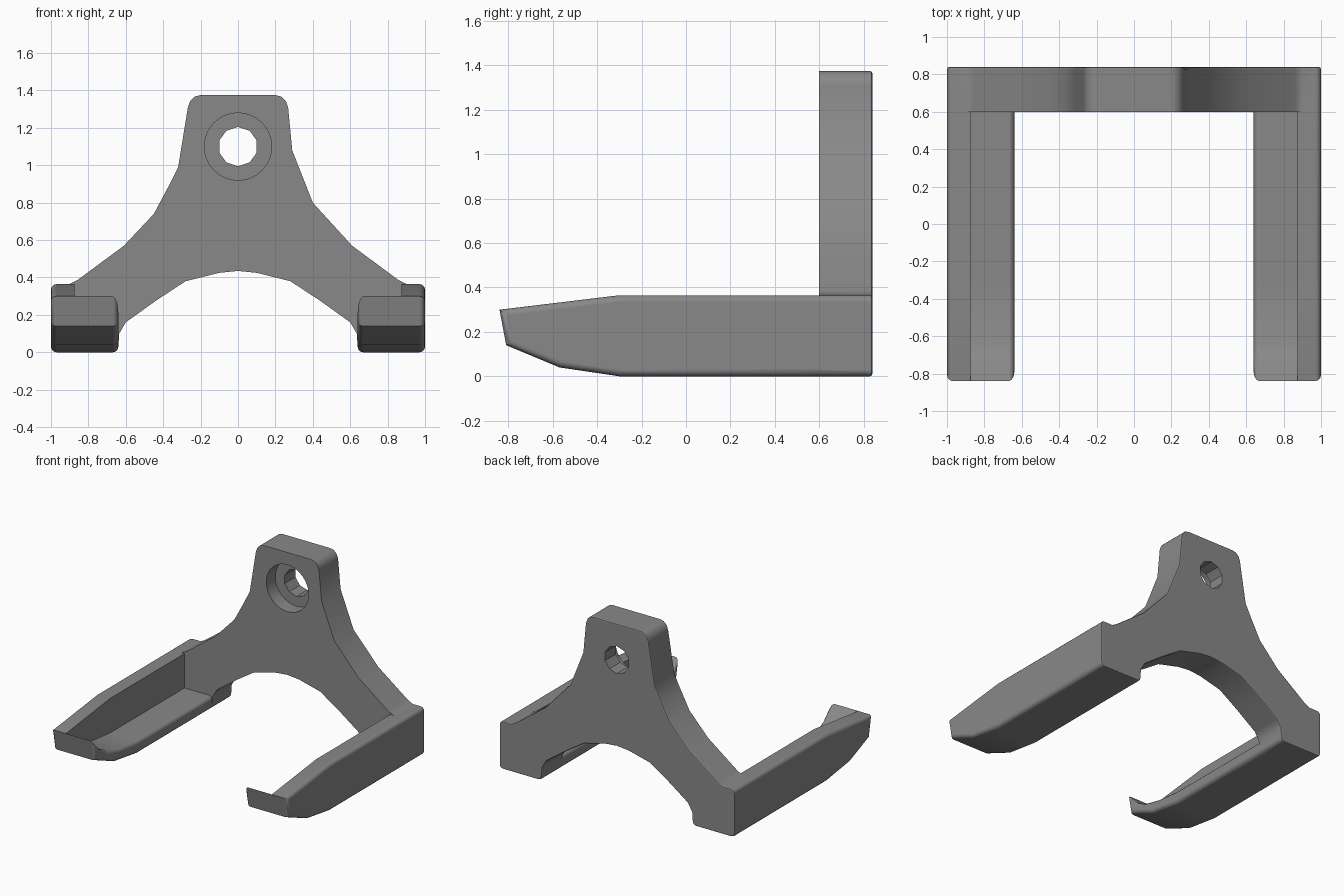
import bpy, bmesh, math

if "Cube" in bpy.data.objects:
    bpy.data.objects.remove(bpy.data.objects["Cube"])


def prism(name, pts, place, a, b, bevel_test, width, segments):
    """Extrude a 2D profile from a to b, then round the edges that pass the test."""
    bm = bmesh.new()
    lo = [bm.verts.new(place(u, v, a)) for u, v in pts]
    hi = [bm.verts.new(place(u, v, b)) for u, v in pts]
    bm.faces.new(lo)
    bm.faces.new(hi)
    for i in range(len(pts)):
        j = (i + 1) % len(pts)
        bm.faces.new((lo[i], lo[j], hi[j], hi[i]))
    bmesh.ops.recalc_face_normals(bm, faces=bm.faces)
    edges = [e for e in bm.edges if bevel_test(*[v.co for v in e.verts])]
    bmesh.ops.bevel(bm, geom=edges, offset=width, segments=segments,
                    profile=0.5, affect='EDGES', clamp_overlap=True)
    me = bpy.data.meshes.new(name)
    bm.to_mesh(me)
    bm.free()
    ob = bpy.data.objects.new(name, me)
    bpy.context.collection.objects.link(ob)
    return ob


def cylinder(name, sides, r, y0, y1, z):
    bpy.ops.mesh.primitive_cylinder_add(
        vertices=sides, radius=r, depth=y1 - y0,
        location=(0, (y0 + y1) / 2, z), rotation=(math.pi / 2, 0, 0))
    ob = bpy.context.object
    ob.name = name
    return ob


def boolean(ob, other, operation):
    other.hide_render = True
    m = ob.modifiers.new(operation.lower(), 'BOOLEAN')
    m.operation = operation
    m.solver = 'EXACT'
    m.object = other


def apply(ob, helpers):
    bpy.ops.object.select_all(action='DESELECT')
    bpy.context.view_layer.objects.active = ob
    ob.select_set(True)
    bpy.ops.object.convert(target='MESH')
    for h in helpers:
        bpy.data.objects.remove(h)


# Back plate: foot and arch, mirrored, with the two flanks of the neck
foot_and_arch = [(0.97, 0.365), (0.985, 0.361), (0.996, 0.35), (1, 0.335),
                 (1, 0.03), (0.996, 0.015), (0.985, 0.004), (0.97, 0),
                 (0.67, 0), (0.655, 0.004), (0.644, 0.015), (0.64, 0.03),
                 (0.635, 0.10), (0.60, 0.16), (0.44, 0.275),
                 (0.28, 0.38), (0.10, 0.425)]
neck_corner = [(0.20, 1.375), (0.23, 1.368), (0.255, 1.345), (0.268, 1.31)]
right_flank = neck_corner + [(0.29, 1.08), (0.40, 0.80), (0.61, 0.57),
                             (0.86, 0.385), (0.90, 0.365)]
left_flank = neck_corner + [(0.32, 0.99), (0.37, 0.89), (0.45, 0.74),
                            (0.61, 0.57), (0.86, 0.385), (0.90, 0.365)]
profile = (right_flank + foot_and_arch + [(0, 0.435)]
           + [(-x, z) for x, z in reversed(left_flank + foot_and_arch)])
hook = prism("wall_hook", profile, lambda u, v, d: (u, d, v), 0.6, 0.84,
             lambda p, q: min(p.y, q.y) > 0.83, 0.012, 2)

# Arm: a tall outer wall and a low floor that curves up into the front lip
underside = [(0.6, 0), (-0.3, 0), (-0.57, 0.04), (-0.81, 0.14), (-0.84, 0.30)]
wall_side = underside + [(-0.3, 0.365), (0.6, 0.365)]
floor_side = underside + [(-0.74, 0.20), (-0.65, 0.155), (-0.5, 0.12),
                          (-0.3, 0.10), (0.6, 0.10)]


def arm_part(name, side, x0, x1, x_round):
    return prism(name, side, lambda u, v, d: (d, u, v), x0, x1,
                 lambda p, q: abs(p.x - x_round) + abs(q.x - x_round) < 1e-4
                 and min(p.y, q.y) < 0.59, 0.03, 3)


arm = arm_part("arm_wall", wall_side, 0.875, 1.0, 1.0)
arm_floor = arm_part("arm_floor", floor_side, 0.64, 0.875, 0.64)
boolean(arm, arm_floor, 'UNION')
arm.modifiers.new("mirror", 'MIRROR')
apply(arm, [arm_floor])

# Join the arms, then cut the screw hole and its counterbore
hole = cylinder("hole_cutter", 10, 0.105, 0.5, 1.0, 1.10)
bore = cylinder("counterbore_cutter", 32, 0.18, 0.5, 0.71, 1.10)
boolean(hook, arm, 'UNION')
boolean(hook, hole, 'DIFFERENCE')
boolean(hook, bore, 'DIFFERENCE')
apply(hook, [arm, hole, bore])

# Smooth rounded edges while keeping the large faces flat
bpy.ops.object.shade_smooth_by_angle(angle=math.radians(32))
weighted = hook.modifiers.new("weighted_normals", 'WEIGHTED_NORMAL')
weighted.keep_sharp = True
weighted.weight = 100

# Dark grey plastic
dark = bpy.data.materials.new("dark_grey")
dark.diffuse_color = (0.25, 0.25, 0.25, 1)
dark.use_nodes = True
dark.node_tree.nodes["Principled BSDF"].inputs["Base Color"].default_value = dark.diffuse_color
hook.data.materials.clear()
hook.data.materials.append(dark)
